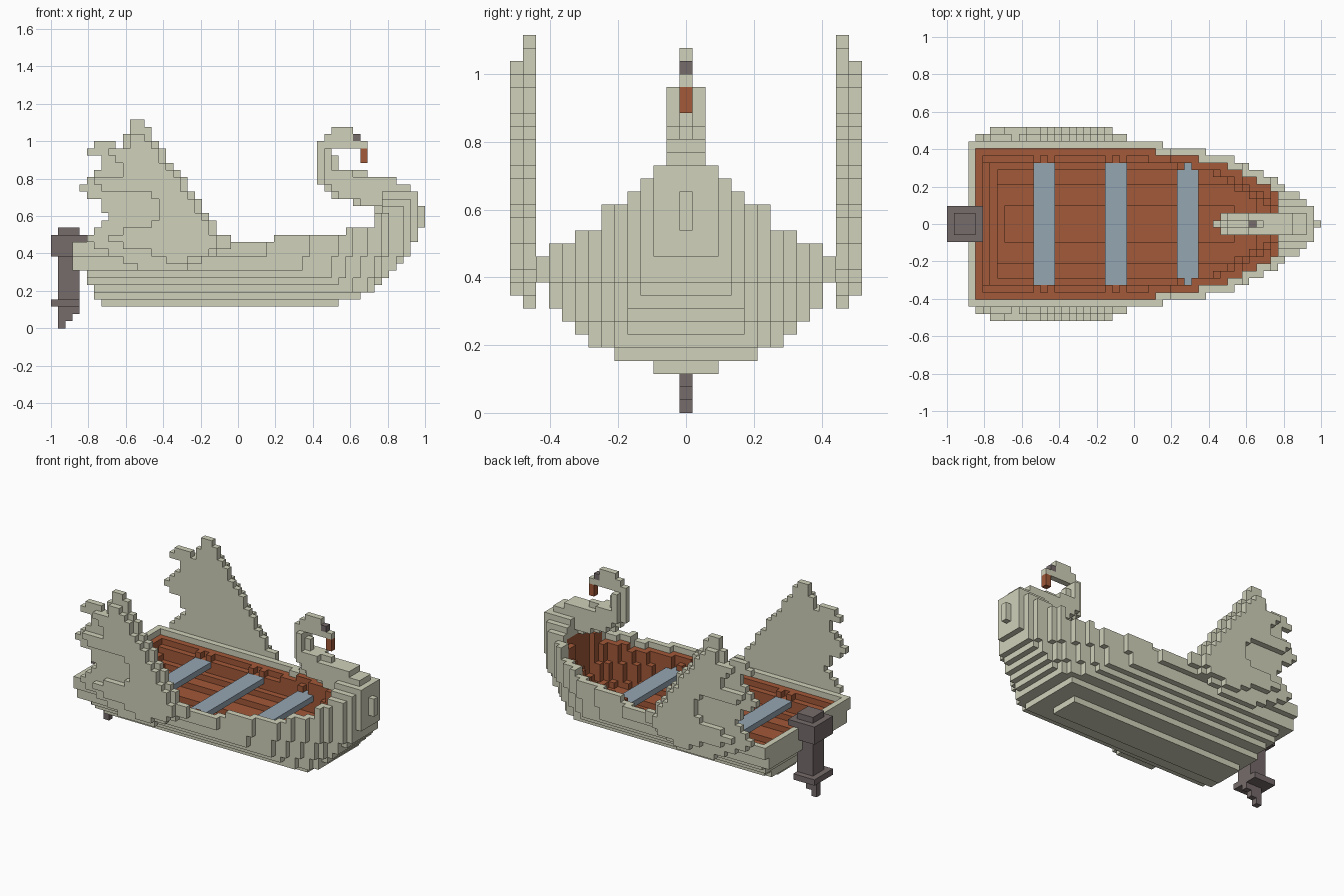
import bpy
import bmesh
from mathutils import Vector

default_cube = bpy.data.objects.get("Cube")
if default_cube:
    bpy.data.objects.remove(default_cube, do_unlink=True)

LENGTH = 52                 # boat length in blocks
BLOCK = 2 / LENGTH


def make_material(name, rgb):
    mat = bpy.data.materials.new(name)
    mat.use_nodes = True
    colour = (*rgb, 1)
    mat.diffuse_color = colour
    mat.node_tree.nodes["Principled BSDF"].inputs["Base Color"].default_value = colour
    return mat


CREAM = make_material("pale cream", (.63, .635, .49))
BROWN = make_material("red brown", (.36, .1, .04))
BLUE = make_material("grey blue", (.30, .38, .45))
DARK = make_material("dark grey", (.18, .145, .145))


def box(x0, x1, half, z0, z1):
    """Blocks from x0..x1 and z0..z1 inclusive, symmetric about the centre line."""
    return {(x, y, z) for x in range(x0, x1 + 1)
            for y in range(-half, half + 1) for z in range(z0, z1 + 1)}


def rows(table, top, ys):
    """Blocks from a list of (first, last) x spans, from layer top downwards."""
    return {(x, y, top - i) for i, (a, b) in enumerate(table)
            for x in range(a, b + 1) for y in ys}


# --- Hull: each layer has a start, a bow end and a half width ---
STARTS = {3: 7, 4: 6, 5: 6, 6: 5, 7: 5}
BOW_ENDS = dict(enumerate([40, 43, 45, 46, 47, 48, 49, 50, 50, 51, 51,
                           52, 52, 52, 51, 51, 50, 48], start=3))
WIDTHS = dict(enumerate([2, 5, 7, 8, 9, 10, 10, 11, 11, 10, 8,
                         6, 6, 4, 3, 2, 1, 1], start=3))
PLAN = [(30, 11), (36, 10), (40, 9), (42, 8), (44, 7), (46, 6),
        (47, 5), (49, 4), (50, 3), (51, 2), (52, 0)]


def half_width(x, z):
    """Plan outline cut off at the layer's bow end, a little finer lower down."""
    if z not in WIDTHS or not STARTS.get(z, 3) <= x < BOW_ENDS[z]:
        return -1
    shifted = x + (LENGTH - BOW_ENDS[z]) // 3
    return next((min(w, WIDTHS[z]) for end, w in PLAN if shifted < end), -1)


def sheer(x):
    """Number of layers up to the rim, rising towards the bow."""
    for end, top in ((31, 12), (41, 13), (45, 14), (46, 16)):
        if x < end:
            return top
    return 21


def inside(x, y, z, inset=0):
    if inset and x - inset < STARTS.get(z, 3):
        return False
    return abs(y) <= half_width(x + inset, z) - inset


hull, lining = set(), set()
for z in WIDTHS:
    for x in range(LENGTH):
        if z >= sheer(x):
            continue
        for y in range(-11, 12):
            if not inside(x, y, z):
                continue
            wall = 1 if z == sheer(x) - 1 else 2
            floor_open = z > 10 or (inside(x, y, z - 2) and inside(x, y, z - 1, 1))
            if x < 46 and floor_open and inside(x, y, z, wall):
                continue
            lined = z < 16 and x < 47 and inside(x, y, z, 1) and inside(x, y, z - 1)
            (lining if lined else hull).add((x, y, z))

# --- Curved neck and head ---
neck = rows([(37, 38), (37, 39), (37, 39), (37, 43), (37, 47), (38, 49),
             (39, 50), (42, 50), (45, 51)], 24, [0])
neck |= rows([(38, 38), (38, 38), (38, 38), (38, 41), (38, 46), (39, 48),
              (40, 49), (43, 50)], 24, [-1, 1])
head = rows([(39, 41), (38, 41), (37, 43)], 27, [0])
eye = box(42, 42, 0, 26, 26)
beak = box(43, 43, 0, 23, 24)

# --- Wings: an inner sheet and a smaller outer sheet of feathers ---
WING = [(11, 12), (11, 13), (10, 13), (10, 14), (5, 15), (7, 15), (7, 16),
        (6, 17), (5, 18), (4, 18), (5, 19), (7, 20), (7, 20), (8, 21),
        (7, 22), (6, 22), (5, 24), (6, 24), (8, 22), (10, 20), (12, 18)]
FEATHERS = [(11, 12), (11, 13), (8, 14), (9, 14), (10, 15),
            (10, 16), (6, 17), (7, 17), (14, 18), (15, 19), (15, 19),
            (15, 20), (14, 21), (10, 21), (8, 22), (10, 22), (14, 21), (16, 18)]


def wing(side):
    return (rows(WING, 28, [12 * side]) | rows([(6, 8)], 25, [12 * side])
            | rows(FEATHERS, 26, [13 * side]))


# --- Bench seats and the brackets at their ends ---
seats, brackets = set(), set()
for start, bracket_y in ((12, 9), (22, 9), (32, 8)):
    seats |= box(start, start + 2, 8, 9, 9)
    brackets |= {(x, s * bracket_y, 10) for x in (start, start + 2) for s in (-1, 1)}
seats -= hull
lining -= seats

# --- Outboard motor ---
motor = (box(0, 2, 2, 10, 11) | box(0, 4, 2, 12, 12) | box(1, 3, 1, 13, 13)
         | box(1, 3, 1, 4, 9) | box(0, 3, 2, 3, 3)
         | box(1, 3, 0, 2, 2) | box(1, 2, 0, 1, 1) | box(1, 1, 0, 0, 0))
motor -= hull

PARTS = {
    "hull": (hull, CREAM), "hull_lining": (lining, BROWN),
    "neck": (neck - hull - lining, CREAM), "head": (head, CREAM),
    "eye": (eye, DARK), "beak": (beak, BROWN),
    "left_wing": (wing(1), CREAM), "right_wing": (wing(-1), CREAM),
    "seats": (seats, BLUE), "seat_brackets": (brackets - hull - lining, BROWN),
    "outboard_motor": (motor, DARK),
}
FILLED = set().union(*(cells for cells, mat in PARTS.values()))


def build(name, cells, mat):
    """Turn blocks into a mesh of their exposed faces."""
    bm = bmesh.new()
    verts = {}

    def vert(p):
        if p not in verts:
            verts[p] = bm.verts.new(Vector((p[0] - LENGTH / 2, p[1] - .5, p[2])) * BLOCK)
        return verts[p]

    for cell in sorted(cells):
        for axis in range(3):
            u, v = (axis + 1) % 3, (axis + 2) % 3
            for step in (0, 1):
                neighbour = list(cell)
                neighbour[axis] += 2 * step - 1
                if tuple(neighbour) in FILLED:
                    continue
                loop = []
                for du, dv in ((0, 0), (1, 0), (1, 1), (0, 1)):
                    p = list(cell)
                    p[axis] += step
                    p[u] += du
                    p[v] += dv
                    loop.append(vert(tuple(p)))
                bm.faces.new(loop if step else loop[::-1])
    mesh = bpy.data.meshes.new(name)
    bm.to_mesh(mesh)
    bm.free()
    mesh.materials.append(mat)
    bpy.context.collection.objects.link(bpy.data.objects.new(name, mesh))


for part, (part_cells, part_mat) in PARTS.items():
    build(part, part_cells, part_mat)
